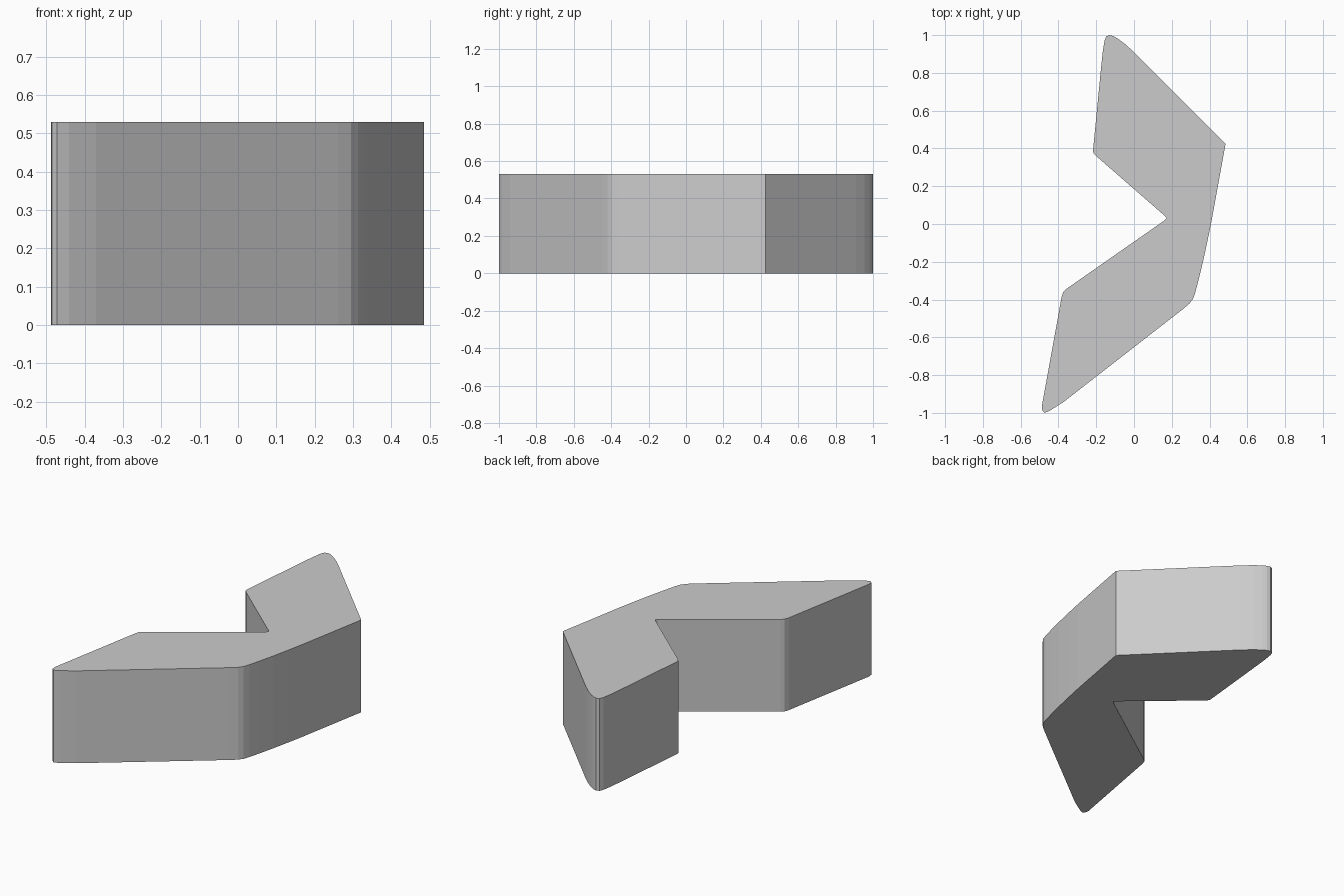
import bpy, bmesh

HEIGHT = 0.53

# Outline of the bent slab seen from above, counter-clockwise
OUTLINE = [
    # right side, sharp shoulder, then long edge to the rounded top tip
    (0.41, 0.013), (0.485, 0.425), (0.0, 0.91), (-0.05, 0.955),
    (-0.087, 0.982), (-0.11, 0.995), (-0.13, 1.0), (-0.147, 0.993),
    (-0.156, 0.97), (-0.165, 0.915), (-0.175, 0.82),
    # left side of the upper arm, inner notch
    (-0.217, 0.39), (-0.215, 0.377), (-0.205, 0.364),
    (0.163, 0.036 + 0.007), (0.172, 0.032), (0.163, 0.02),
    # lower arm
    (-0.36, -0.345), (-0.374, -0.358), (-0.383, -0.385),
    (-0.488, -0.965), (-0.485, -0.988), (-0.472, -1.0),
    (-0.44, -0.985), (-0.37, -0.94),
    # outer elbow
    (0.26, -0.45), (0.295, -0.42), (0.313, -0.395), (0.325, -0.36),
    (0.342, -0.295), (0.365, -0.2), (0.388, -0.095),
]

# Extrude the outline into a closed solid
bm = bmesh.new()
base = bm.faces.new([bm.verts.new((x, y, 0)) for x, y in OUTLINE])
ext = bmesh.ops.extrude_face_region(bm, geom=[base], use_keep_orig=True)
top = [g for g in ext["geom"] if isinstance(g, bmesh.types.BMVert)]
bmesh.ops.translate(bm, verts=top, vec=(0, 0, HEIGHT))
bmesh.ops.recalc_face_normals(bm, faces=bm.faces)

mesh = bpy.data.meshes.new("bent_slab")
bm.to_mesh(mesh)
bm.free()
slab = bpy.data.objects.new("bent_slab", mesh)
bpy.context.collection.objects.link(slab)
